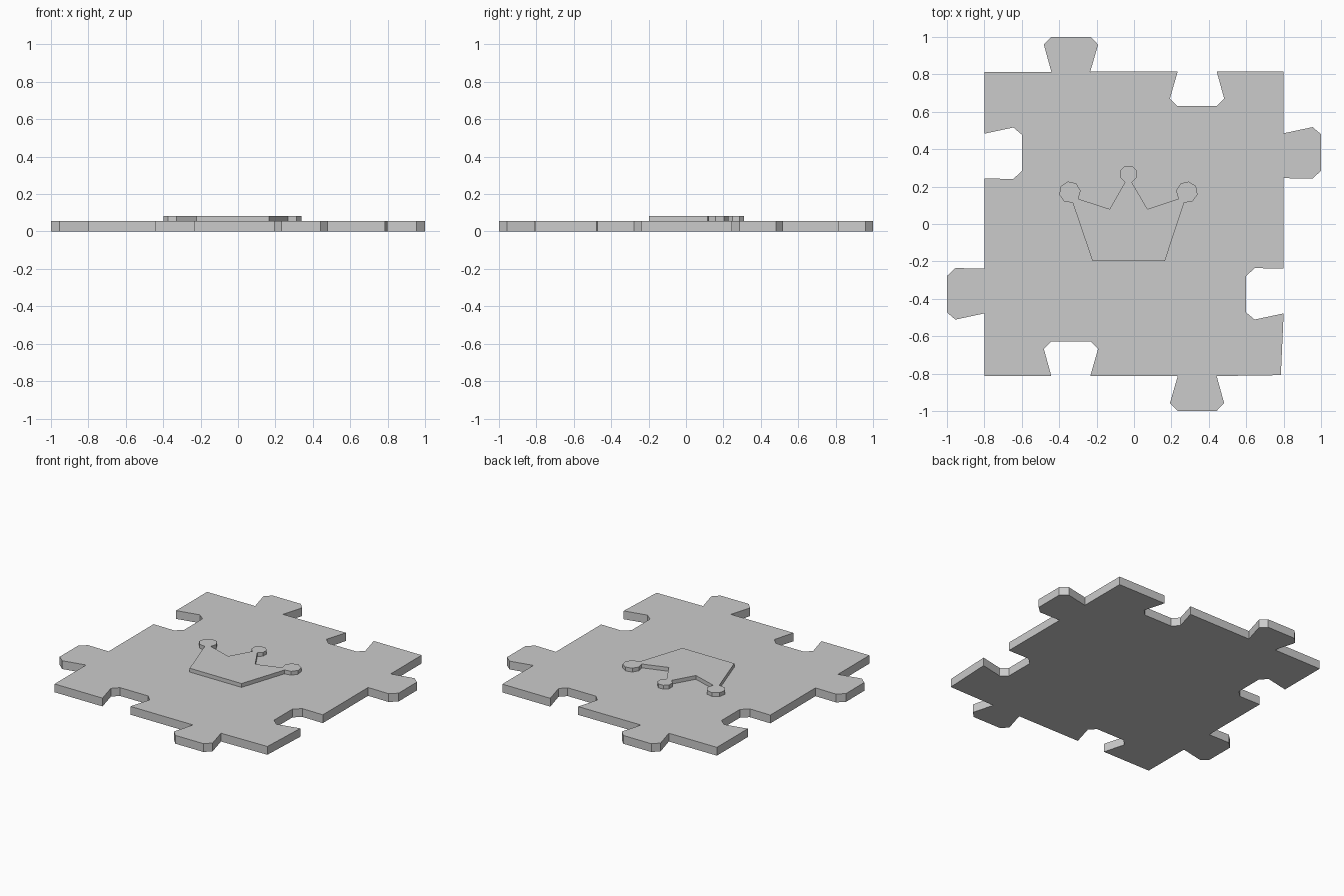
import bpy, bmesh
from math import cos, sin, radians

if "Cube" in bpy.data.objects:
    bpy.data.objects.remove(bpy.data.objects["Cube"])


def slab(name, outline, z0, z1):
    """Extrude a counterclockwise outline from z0 to z1."""
    bm = bmesh.new()
    face = bm.faces.new([bm.verts.new((x, y, z0)) for x, y in outline])
    top = bmesh.ops.extrude_face_region(bm, geom=[face], use_keep_orig=True)
    verts = [g for g in top["geom"] if isinstance(g, bmesh.types.BMVert)]
    bmesh.ops.translate(bm, verts=verts, vec=(0, 0, z1 - z0))
    bmesh.ops.recalc_face_normals(bm, faces=bm.faces)
    mesh = bpy.data.meshes.new(name)
    bm.to_mesh(mesh)
    bm.free()
    obj = bpy.data.objects.new(name, mesh)
    bpy.context.collection.objects.link(obj)
    return obj


# Knob profiles, relative to the middle of their base on the piece edge
KNOB_Y = [(-.105, 0), (-.145, .145), (-.105, .186),
          (.105, .186), (.145, .145), (.103, 0)]
KNOB_X = [(0, -.12), (.155, -.122), (.2, -.08),
          (.2, .115), (.155, .153), (0, .12)]


def knob(profile, cx, cy, s):
    """Place a knob; s = -1 turns it half a revolution."""
    return [(cx + s * x, cy + s * y) for x, y in profile]


# Puzzle piece outline, counterclockwise from the lower left corner
W, H = .8, .813
outline = [(-W, -H)]
outline += knob(KNOB_Y, -.337, -H, 1)            # bottom socket
outline += knob(KNOB_Y, .337, -H, -1)[::-1]      # bottom tab
outline += [(.785, -.808)]
outline += knob(KNOB_X, W, -.358, -1)[::-1]      # right socket
outline += knob(KNOB_X, W, .365, 1)              # right tab
outline += [(W, H + .003)]
outline += knob(KNOB_Y, .337, H + .003, -1)      # top socket
outline += knob(KNOB_Y, -.337, H + .001, 1)[::-1]  # top tab
outline += [(-W, H)]
outline += knob(KNOB_X, -W, .363, 1)[::-1]       # left socket
outline += knob(KNOB_X, -W, -.358, -1)           # left tab
slab("puzzle_piece", outline, 0, .056)


def ball(cx, cy, r, a0, a1, n=8):
    """Open ring of points for a crown tip."""
    angles = [radians(a0 + (a1 - a0) * i / (n - 1)) for i in range(n)]
    return [(cx + r * cos(a), cy + r * sin(a)) for a in angles]


# Raised crown emblem
crown = [(-.222, -.198), (.165, -.198)]
crown += ball(.283, .17, .058, -105, 218)
crown += [(.072, .08)]
crown += ball(-.03, .267, .048, -67.5, 247.5)
crown += [(-.13, .08)]
crown += ball(-.343, .17, .058, -38, 285)
slab("crown_emblem", crown, .05, .082)
